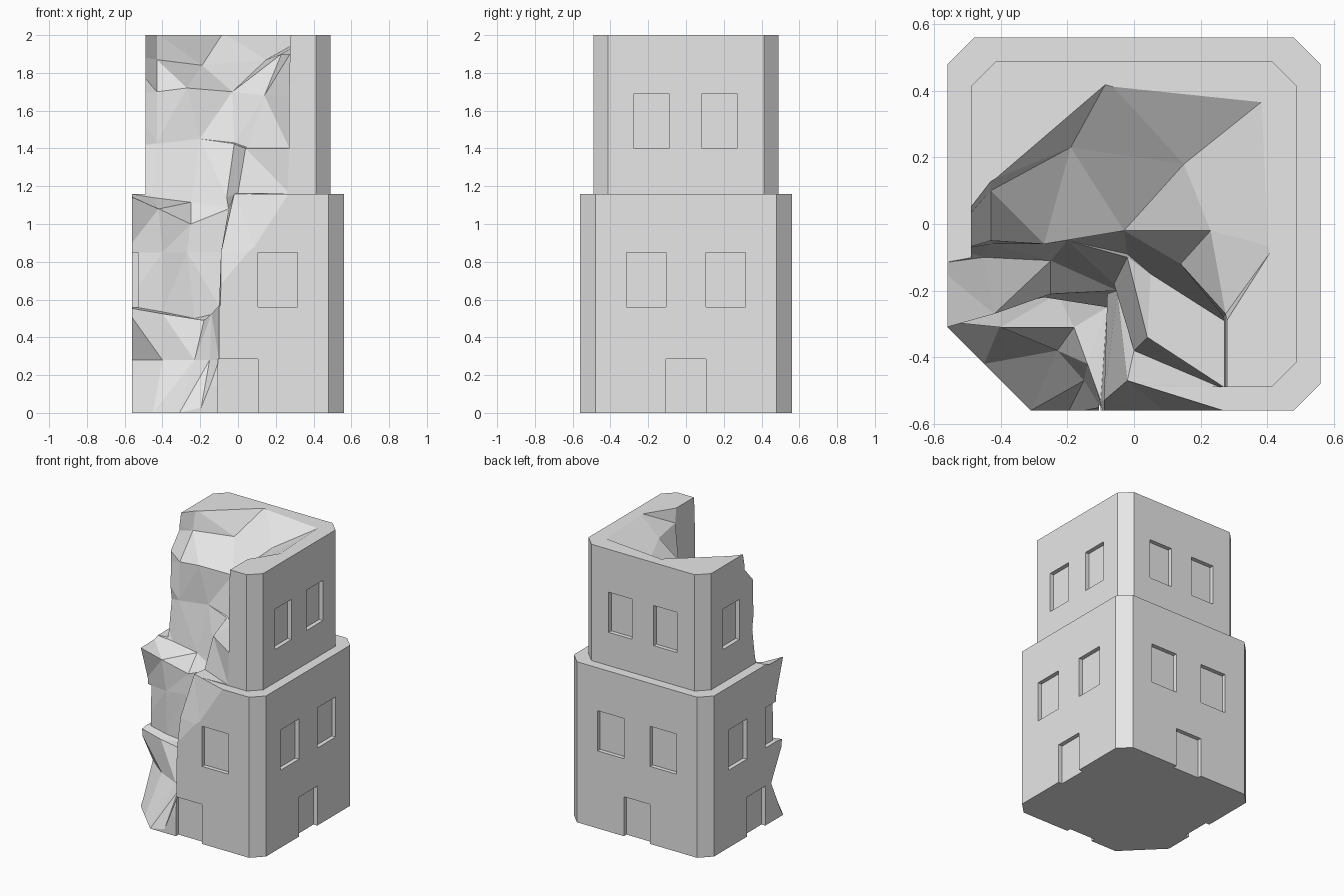
import bpy
import bmesh
from math import pi
from mathutils import Matrix, Vector

if "Cube" in bpy.data.objects:
    bpy.data.objects.remove(bpy.data.objects["Cube"], do_unlink=True)

# Single stone colour
stone = bpy.data.materials.new("pale_grey_stone")
stone.use_nodes = True
STONE_COLOUR = (0.8, 0.8, 0.8, 1)
stone.diffuse_color = STONE_COLOUR
stone.node_tree.nodes["Principled BSDF"].inputs["Base Color"].default_value = STONE_COLOUR


def finish(bm, name):
    bmesh.ops.recalc_face_normals(bm, faces=bm.faces[:])
    mesh = bpy.data.meshes.new(name)
    bm.to_mesh(mesh)
    bm.free()
    mesh.materials.append(stone)
    obj = bpy.data.objects.new(name, mesh)
    bpy.context.collection.objects.link(obj)
    return obj


def loft(name, rings):
    """Closed solid through rings of equal length."""
    bm = bmesh.new()
    loops = [[bm.verts.new(p) for p in ring] for ring in rings]
    for low, high in zip(loops, loops[1:]):
        for i in range(len(low)):
            j = (i + 1) % len(low)
            bm.faces.new((low[i], low[j], high[j], high[i]))
    bm.faces.new(loops[0])
    bm.faces.new(loops[-1])
    bmesh.ops.triangulate(bm, faces=[f for f in bm.faces if len(f.verts) == 4])
    return finish(bm, name)


def storey(name, half, chamfer, bottom, top):
    """Square block with chamfered vertical corners."""
    inner = half - chamfer
    outline = []
    for sx, sy in ((1, 1), (-1, 1), (-1, -1), (1, -1)):
        pair = [(sx * half, sy * inner), (sx * inner, sy * half)]
        outline += pair if sx * sy > 0 else pair[::-1]
    bm = bmesh.new()
    base = bm.faces.new([bm.verts.new((x, y, bottom)) for x, y in outline])
    walls = bmesh.ops.extrude_face_region(bm, geom=[base])["geom"]
    verts = [v for v in walls if isinstance(v, bmesh.types.BMVert)]
    bmesh.ops.translate(bm, verts=verts, vec=(0, 0, top - bottom))
    return finish(bm, name)


def openings(name, half, rects, depth=0.03):
    """Boxes for shallow doors and windows, repeated on the four walls."""
    bm = bmesh.new()
    for turn in range(4):
        spin = Matrix.Rotation(turn * pi / 2, 4, "Z")
        for left, right, low, high in rects:
            centre = Vector(((left + right) / 2, -half, (low + high) / 2))
            size = Matrix.Diagonal((right - left, depth * 2, high - low, 1))
            bmesh.ops.create_cube(bm, size=1, matrix=spin @ Matrix.Translation(centre) @ size)
    return finish(bm, name)


def subtract(target, cutter):
    cutter.hide_render = True
    mod = target.modifiers.new("cut", "BOOLEAN")
    mod.operation = "DIFFERENCE"
    mod.solver = "EXACT"
    mod.object = cutter
    bpy.context.view_layer.objects.active = target
    bpy.ops.object.modifier_apply(modifier=mod.name)


# Broken corner: height, sag of the middle, then the wall line from left to front
FAR = -0.9
SAG = (0, 0.5, 1, 0.5, 0, 0)
LOWER_BREAK = [
    (-.1, 0, (-.6, -.27), (-.45, -.42), (-.31, -.56), (-.2, -.57), (-.1, -.57), (-.1, -.58)),
    (0, 0, (-.6, -.27), (-.45, -.42), (-.31, -.56), (-.2, -.57), (-.1, -.57), (-.1, -.58)),
    (.28, 0, (-.6, -.14), (-.4, -.3), (-.23, -.38), (-.15, -.47), (-.1, -.55), (-.1, -.58)),
    (.56, -.07, (-.6, -.29), (-.4, -.31), (-.18, -.31), (-.14, -.42), (-.1, -.54), (-.1, -.58)),
    (.57, -.07, (-.6, -.23), (-.4, -.24), (-.23, -.21), (-.08, -.25), (-.1, -.53), (-.09, -.58)),
    (.85, 0, (-.6, -.22), (-.4, -.25), (-.27, -.22), (-.08, -.21), (-.09, -.53), (.1, -.57)),
    (1.16, -.16, (-.6, -.32), (-.42, -.27), (-.25, -.21), (-.05, -.2), (-.02, -.47), (.3, -.57)),
]
UPPER_BREAK = [
    (1.165, -.05, (-.6, -.12), (-.45, -.1), (-.25, -.11), (-.06, -.18), (0, -.38), (.27, -.495)),
    (1.4, .05, (-.6, -.05), (-.43, -.06), (-.2, -.05), (-.02, -.1), (.04, -.34), (.27, -.49)),
    (1.405, .05, (-.6, -.05), (-.43, -.06), (-.2, -.05), (-.02, -.09), (.05, -.15), (.27, -.29)),
    (1.68, .04, (-.6, -.09), (-.43, -.05), (-.27, -.06), (-.03, -.02), (.14, -.12), (.27, -.28)),
    (1.9, -.06, (-.6, -.1), (-.43, .1), (-.19, .23), (.15, .18), (.23, -.02), (.275, -.27)),
    (2.01, 0, (-.6, -.09), (-.43, .13), (-.08, .43), (.4, .38), (.42, -.07), (.28, -.29)),
    (2.1, 0, (-.6, -.09), (-.43, .13), (-.08, .43), (.4, .38), (.42, -.07), (.28, -.29)),
]


def break_ring(z, sag, *line):
    ring = [(x, y, z + sag * w) for (x, y), w in zip(line, SAG)]
    return ring + [(line[-1][0], FAR, z), (FAR, FAR, z), (FAR, line[0][1], z)]


broken_corner = loft("broken_corner_cutter", [break_ring(*row) for row in LOWER_BREAK + UPPER_BREAK])

# Tower storeys with their doors and windows
door = (-.105, .105, -.1, .285)
lower_windows = [(-.315, -.105, .56, .85), (.105, .315, .56, .85)]
upper_windows = [(-.275, -.09, 1.4, 1.69), (.085, .27, 1.4, 1.69)]
parts = (
    ("lower_storey", .56, .08, 0, 1.16, [door] + lower_windows),
    ("upper_storey", .49, .077, 1.16, 2, upper_windows),
)
for name, half, chamfer, bottom, top, rects in parts:
    block = storey(name, half, chamfer, bottom, top)
    holes = openings(name + "_openings", half, rects)
    subtract(block, holes)
    subtract(block, broken_corner)
    bpy.data.objects.remove(holes, do_unlink=True)
bpy.data.objects.remove(broken_corner, do_unlink=True)
